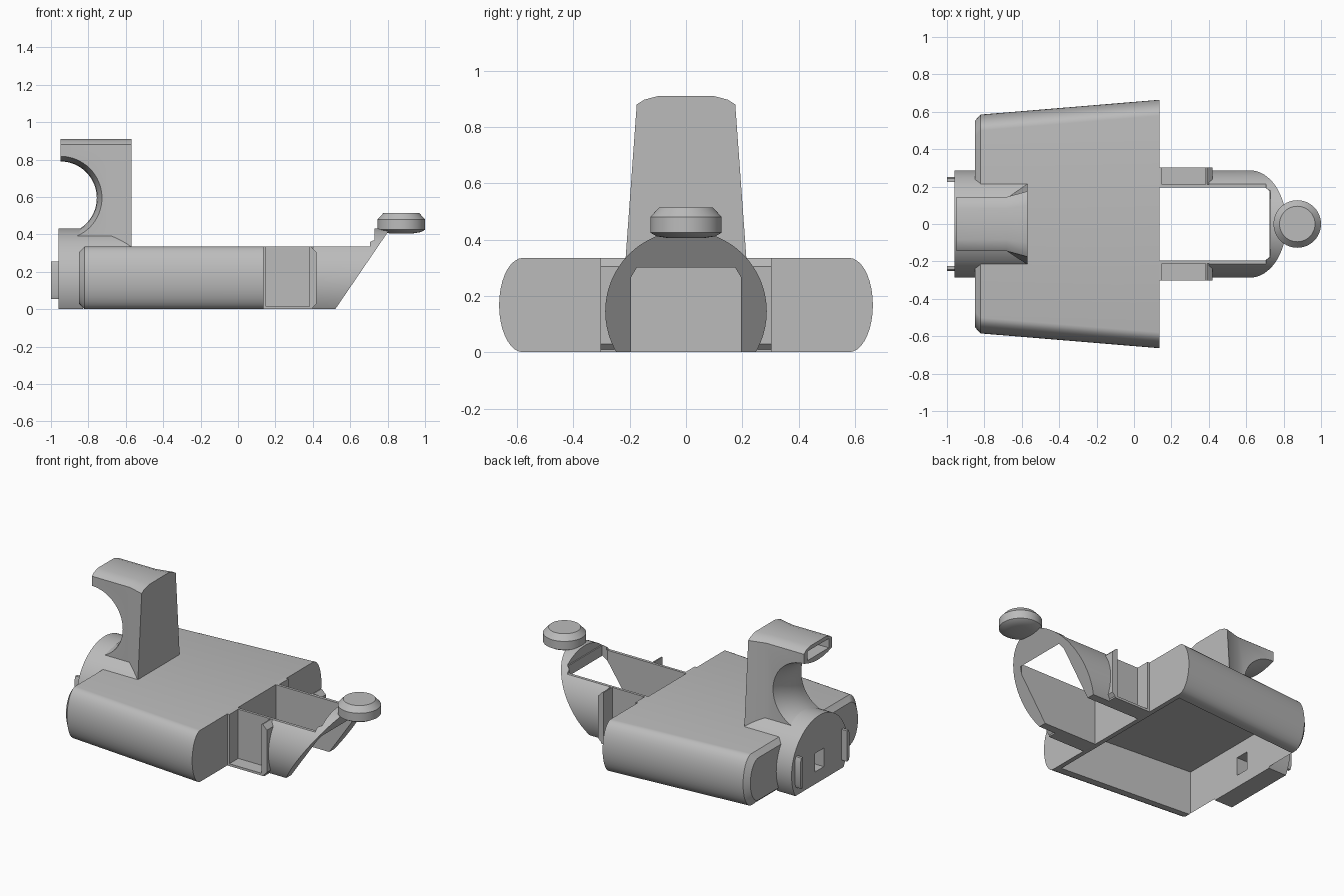
import bpy, bmesh
from math import sin, cos, pi, radians

cube = bpy.data.objects.get("Cube")
if cube:
    bpy.data.objects.remove(cube, do_unlink=True)

GREY = (0.5, 0.5, 0.5, 1)
grey = bpy.data.materials.new("plain grey")
grey.use_nodes = True
grey.diffuse_color = GREY
grey.node_tree.nodes["Principled BSDF"].inputs["Base Color"].default_value = GREY

H = 0.335            # height of the main body
AXIS_Z, R = 0.145, 0.287   # axis and radius of hub and arm


def loft(name, rings):
    """Skin a list of equal-length closed rings and cap both ends."""
    bm = bmesh.new()
    rows = [[bm.verts.new(p) for p in ring] for ring in rings]
    n = len(rows[0])
    for a, b in zip(rows, rows[1:]):
        for i in range(n):
            j = (i + 1) % n
            bm.faces.new((a[i], a[j], b[j], b[i]))
    bm.faces.new(rows[0])
    bm.faces.new(rows[-1])
    bmesh.ops.recalc_face_normals(bm, faces=bm.faces)
    mesh = bpy.data.meshes.new(name)
    bm.to_mesh(mesh)
    bm.free()
    mesh.materials.append(grey)
    ob = bpy.data.objects.new(name, mesh)
    bpy.context.collection.objects.link(ob)
    return ob


def place(axis, u, v, w):
    """Point with w along the axis and u, v on the other two in order."""
    return {"x": (w, u, v), "y": (u, w, v), "z": (u, v, w)}[axis]


def prism(name, axis, pts, a, b):
    return loft(name, [[place(axis, u, v, w) for u, v in pts] for w in (a, b)])


def box(name, x0, x1, y0, y1, z0, z1):
    return prism(name, "z", [(x0, y0), (x1, y0), (x1, y1), (x0, y1)], z0, z1)


def lathe(name, axis, cu, cv, profile, n=64):
    return loft(name, [[place(axis, cu + r * cos(2 * pi * i / n), cv + r * sin(2 * pi * i / n), w)
                        for i in range(n)] for r, w in profile])


def boolean(ob, tool, op="DIFFERENCE"):
    mod = ob.modifiers.new("cut", "BOOLEAN")
    mod.operation, mod.object, mod.solver = op, tool, "EXACT"
    bpy.context.view_layer.update()
    deps = bpy.context.evaluated_depsgraph_get()
    mesh = bpy.data.meshes.new_from_object(ob.evaluated_get(deps))
    ob.modifiers.clear()
    ob.data = mesh


def discard(*tools):
    for t in tools:
        bpy.data.objects.remove(t, do_unlink=True)


# Wide tapering body with rounded sides and a chamfered end
def body_ring(x, w, inset):
    h, arc = H / 2, 0.085
    side = [(w - inset - arc + arc * cos(a), h + (h - inset) * sin(a))
            for a in (radians(-90 + 10 * i) for i in range(19))]
    return [(x, y, z) for y, z in side] + [(x, -y, z) for y, z in reversed(side)]


body = loft("main_body", [body_ring(-0.85, 0.583, 0.03), body_ring(-0.82, 0.585, 0), body_ring(0.135, 0.664, 0)])

# Round hub, flattened underneath
hub = lathe("rear_hub", "x", 0, AXIS_Z, [(R, -0.96), (R, -0.57)])
below = box("below", -2, 2, -1, 1, -1, 0)
boolean(hub, below)

# Pocket open to the underside, and a window through the end wall
pocket = prism("pocket", "z", [(-0.83, -0.47), (0.105, -0.54), (0.105, 0.54), (-0.83, 0.47)], -0.1, 0.29)
window = box("window", -1.1, -0.7, -0.045, 0.045, 0.08, 0.2)
for part in (body, hub):
    boolean(part, pocket)
    boolean(part, window)
discard(pocket, window, below)


# Upright column that flares toward the body
def column_ring(x, base, top):
    half = [(base, 0.3), (top, 0.88), (top * 0.85, 0.897), (top * 0.57, 0.91)]
    return [(x, y, z) for y, z in half] + [(x, -y, z) for y, z in reversed(half)]


column = loft("column", [column_ring(-0.95, 0.145, 0.145), column_ring(-0.68, 0.145, 0.145),
                         column_ring(-0.57, 0.217, 0.175)])
saddle = lathe("saddle", "y", -0.95, 0.595,
               [(0.195 + 1.3 * y * y, y) for y in (i * 0.05 for i in range(-6, 7))])
slot = box("slot", -1, -0.83, -0.11, 0.11, 0.825, 0.885)
boolean(column, saddle)
boolean(column, slot)
discard(saddle, slot)

# Curved arm: a cylinder trimmed to a slanted side profile, hollowed vertically
arm = lathe("front_arm", "x", 0, AXIS_Z, [(R, 0.4), (R, 0.9)])
outline = prism("outline", "y", [(0.3, 0), (0.52, 0), (0.82, 0.44), (0.73, 0.44), (0.73, 0.37),
                                 (0.705, 0.36), (0.705, H), (0.3, H)], -0.5, 0.5)
opening = prism("opening", "z", [(0.1, -0.195), (0.702, -0.195), (0.725, -0.175),
                                 (0.725, 0.175), (0.702, 0.195), (0.1, 0.195)], -0.2, 0.7)
boolean(arm, outline, "INTERSECT")
boolean(arm, opening)
discard(outline, opening)

# Side trays between the body and the arm, and the end pegs
for side, s in (("left", 1), ("right", -1)):
    inner, outer = s * 0.195, s * 0.303
    box(side + "_tray_wall", 0.12, 0.41, inner, s * 0.212, 0, H)
    box(side + "_tray_floor", 0.12, 0.4, inner, outer, 0, 0.015)
    box(side + "_tray_rear_rib", 0.12, 0.15, inner, outer, 0, H)
    prism(side + "_tray_front_rib", "y", [(0.382, 0), (0.39, 0), (0.42, 0.03), (0.42, 0.305),
                                          (0.39, H), (0.382, H)], inner, outer)
    prism(side + "_peg", "x", [(s * y, z) for y, z in
                               ((0.224, 0.055), (0.243, 0.055), (0.252, 0.08), (0.252, 0.23),
                                (0.243, 0.255), (0.224, 0.255))], -1, -0.95)

# Round pad at the tip of the arm
lathe("tip_pad", "z", 0.873, 0, [(0.06, 0.405), (0.105, 0.412), (0.127, 0.425), (0.127, 0.48), (0.095, 0.515)])

# Smooth curved surfaces, keep edges crisp
bpy.ops.object.select_all(action="DESELECT")
for ob in bpy.context.collection.objects:
    if ob.type == "MESH":
        ob.select_set(True)
        bpy.context.view_layer.objects.active = ob
bpy.ops.object.shade_smooth_by_angle(angle=radians(25))
